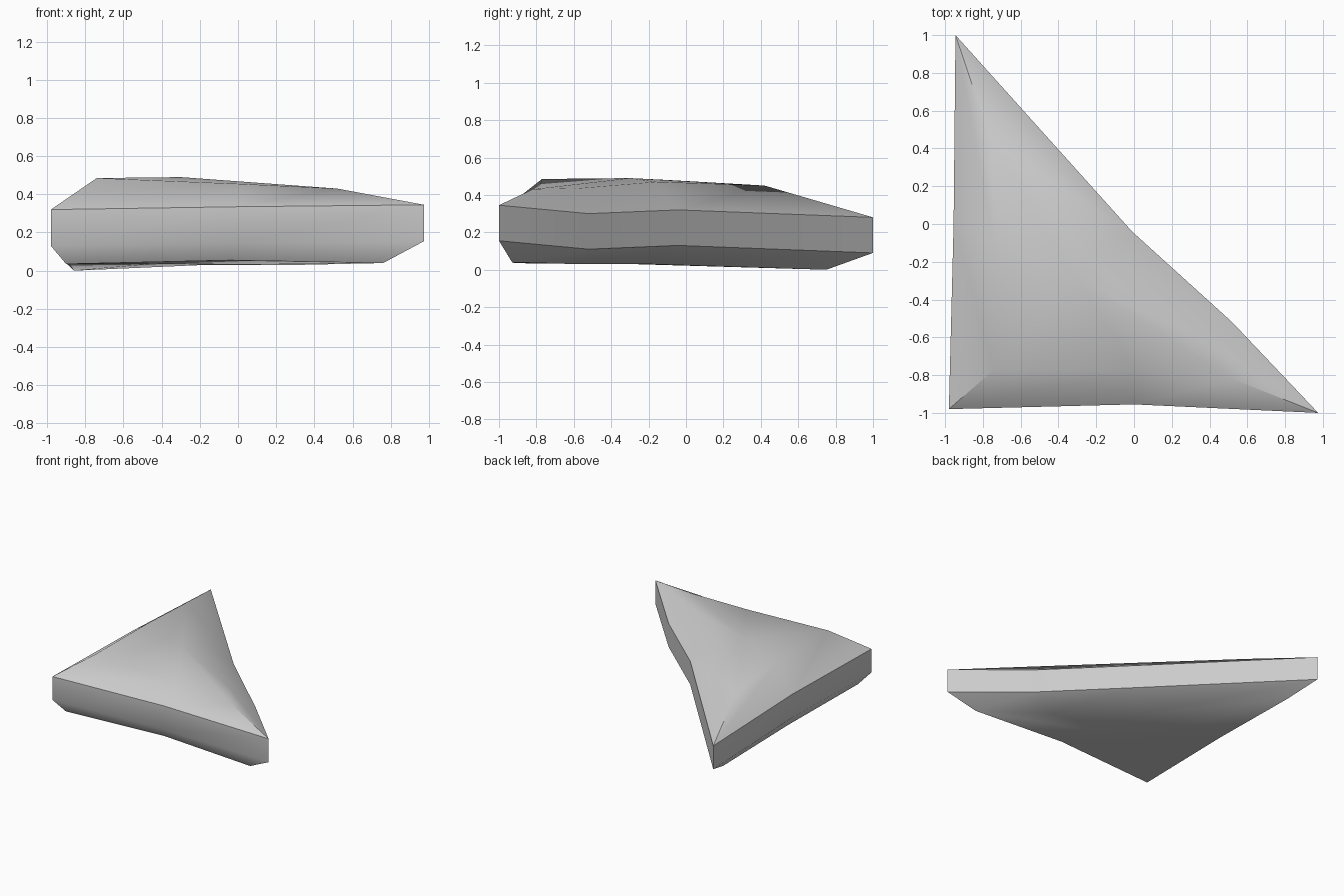
import bpy
import bmesh
import math

# Remove the default cube
default_cube = bpy.data.objects.get("Cube")
if default_cube:
    bpy.data.objects.remove(default_cube, do_unlink=True)

WALL_HEIGHT = 0.19

# Upper rim, walked round from the front right corner
rim = [
    (-0.98, -0.98, 0.32),   # front right corner
    (0.0, -0.955, 0.335),   # middle of the front
    (0.975, -1.0, 0.345),   # front left corner
    (0.52, -0.52, 0.3),     # long slanted side
    (-0.01, -0.04, 0.32),
    (-0.945, 1.0, 0.28),    # back corner
    (-0.955, 0.0, 0.32),    # middle of the straight side
]

# Shoulder of the domed top, in the same order
shoulder = [
    (-0.74, -0.77, 0.485),
    (0.0, -0.78, 0.455),
    (0.52, -0.82, 0.43),
    (0.32, -0.58, 0.435),
    (-0.2, -0.16, 0.47),
    (-0.75, 0.42, 0.45),
    (-0.74, -0.1, 0.48),
]

# Edge of the flat underside, in the same order
foot = [
    (-0.9, -0.92, 0.035),
    (-0.04, -0.89, 0.055),
    (0.76, -0.93, 0.04),
    (0.3, -0.58, 0.03),
    (-0.18, -0.2, 0.03),
    (-0.86, 0.75, 0.0),
    (-0.88, -0.05, 0.03),
]


def flat_material(name, colour):
    material = bpy.data.materials.new(name)
    material.use_nodes = True
    material.diffuse_color = colour
    shader = material.node_tree.nodes["Principled BSDF"]
    shader.inputs["Base Color"].default_value = colour
    return material


def add_loop(bm, points):
    return [bm.verts.new(point) for point in points]


def bridge(bm, lower, upper):
    """Join two loops with a band of quads."""
    count = len(lower)
    for i in range(count):
        j = (i + 1) % count
        bm.faces.new((lower[i], lower[j], upper[j], upper[i]))


def close_with_fan(bm, loop, centre):
    """Fill a loop with triangles meeting at a centre point."""
    hub = bm.verts.new(centre)
    for i, vert in enumerate(loop):
        bm.faces.new((vert, loop[(i + 1) % len(loop)], hub))


# Wedge: underside, undercut, upright wall, sloping bevel and top
bm = bmesh.new()
lower_rim = [(x, y, z - WALL_HEIGHT) for x, y, z in rim]
loops = [add_loop(bm, points) for points in (foot, lower_rim, rim, shoulder)]
for lower, upper in zip(loops, loops[1:]):
    bridge(bm, lower, upper)
close_with_fan(bm, loops[0], (-0.45, -0.45, 0.035))
close_with_fan(bm, loops[-1], (-0.3, -0.3, 0.49))
bmesh.ops.recalc_face_normals(bm, faces=bm.faces)

mesh = bpy.data.meshes.new("stone_wedge")
bm.to_mesh(mesh)
bm.free()
mesh.materials.append(flat_material("plain grey", (0.6, 0.6, 0.6, 1.0)))

wedge = bpy.data.objects.new("stone_wedge", mesh)
bpy.context.collection.objects.link(wedge)

# Soft facets with a crisp rim
bpy.ops.object.select_all(action="DESELECT")
wedge.select_set(True)
bpy.context.view_layer.objects.active = wedge
bpy.ops.object.shade_smooth_by_angle(angle=math.radians(45))
